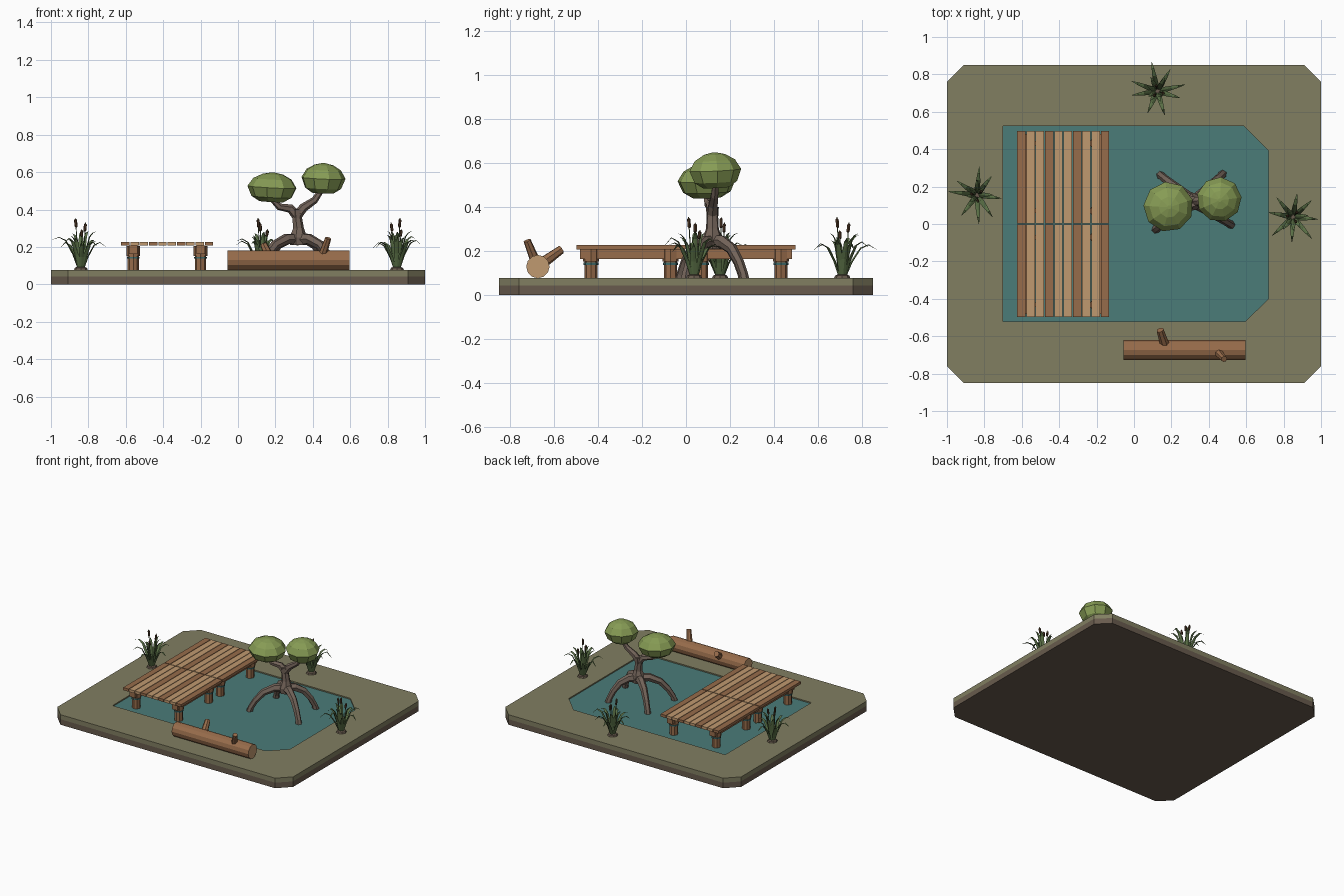
import bpy, bmesh, math, random
from mathutils import Vector, Matrix, Quaternion

if "Cube" in bpy.data.objects:
    bpy.data.objects.remove(bpy.data.objects["Cube"])

random.seed(4)


def mat(name, *rgb):
    m = bpy.data.materials.new(name)
    m.diffuse_color = (*rgb, 1)
    m.use_nodes = True
    m.node_tree.nodes["Principled BSDF"].inputs["Base Color"].default_value = m.diffuse_color
    return m


GRASS = mat("grass", .22, .21, .12)
SOIL = mat("soil", .14, .105, .075)
WATER = mat("water", .07, .20, .19)
PALE = mat("pale_wood", .53, .32, .16)
WOOD = mat("wood", .31, .15, .07)
BARK = mat("bark", .17, .125, .10)
LEAF = mat("leaf", .24, .33, .09)
REED = mat("reed", .10, .16, .06)
HEAD = mat("seed_head", .08, .04, .02)
ROPE = mat("rope", .05, .15, .15)


def finish(name, bm, material):
    bmesh.ops.recalc_face_normals(bm, faces=bm.faces)
    me = bpy.data.meshes.new(name)
    bm.to_mesh(me)
    bm.free()
    me.materials.append(material)
    ob = bpy.data.objects.new(name, me)
    bpy.context.collection.objects.link(ob)
    return ob


def prism(name, outline, z0, z1, material):
    bm = bmesh.new()
    low = [bm.verts.new((x, y, z0)) for x, y in outline]
    top = [bm.verts.new((x, y, z1)) for x, y in outline]
    bm.faces.new(low)
    bm.faces.new(top)
    n = len(low)
    for i in range(n):
        j = (i + 1) % n
        bm.faces.new((low[i], low[j], top[j], top[i]))
    return finish(name, bm, material)


def box(name, x0, x1, y0, y1, z0, z1, material):
    return prism(name, [(x0, y0), (x1, y0), (x1, y1), (x0, y1)], z0, z1, material)


def add_tube(bm, pts, radii, sides=6, flat=(1, 1), xf=Matrix()):
    """Sweep a regular cross-section along a path with varying radius."""
    pts = [Vector(p) for p in pts]
    rings, q, prev = [], Quaternion(), Vector((0, 0, 1))
    for i, (p, r) in enumerate(zip(pts, radii)):
        t = (pts[min(i + 1, len(pts) - 1)] - pts[max(i - 1, 0)]).normalized()
        q = prev.rotation_difference(t) @ q
        prev = t
        ring = []
        for k in range(sides):
            a = math.tau * k / sides
            off = q @ Vector((math.cos(a) * r * flat[0], math.sin(a) * r * flat[1], 0))
            ring.append(bm.verts.new(xf @ (p + off)))
        rings.append(ring)
    for a, b in zip(rings, rings[1:]):
        for k in range(sides):
            j = (k + 1) % sides
            bm.faces.new((a[k], a[j], b[j], b[k]))
    bm.faces.new(rings[0])
    bm.faces.new(rings[-1])


def tube(name, pts, radii, material, sides=6):
    bm = bmesh.new()
    add_tube(bm, pts, radii, sides)
    return finish(name, bm, material)


# Ground slab with a sunken pond
slab = [(-1, -.76), (-.91, -.85), (.91, -.85), (1, -.76),
        (1, .76), (.91, .85), (-.91, .85), (-1, .76)]
pond = [(-.70, -.52), (.595, -.52), (.72, -.40), (.72, .39), (.585, .525), (-.70, .525)]
prism("soil_base", slab, 0, .042, SOIL)
bank = prism("grass_bank", slab, .042, .077, GRASS)
cutter = prism("pond_cutter", pond, .02, .12, WATER)
cutter.hide_render = True
cut = bank.modifiers.new("pond_hole", 'BOOLEAN')
cut.object = cutter
cut.solver = 'EXACT'
prism("water", pond, .04, .068, WATER)

# Dock: two plank sections on beams and posts
for s, (y0, y1) in enumerate(((-.498, -.003), (.003, .498))):
    for i in range(10):
        x = -.625 + i * .0497
        box(f"plank_{s}_{i}", x, x + .045, y0, y1, .207, .227, WOOD if i % 3 == 0 else PALE)
for i, x in enumerate((-.56, -.20)):
    for s in (-1, 1):
        ends = sorted((s * .004, s * .482))
        box(f"beam_{i}_{s}", x - .023, x + .023, *ends, .163, .207, WOOD)
        for y in (s * .07, s * .432):
            tube(f"post_{i}_{y}", [(x, y, .06), (x, y, .165)], [.03, .03], WOOD, 8)
            tube(f"post_cap_{i}_{y}", [(x, y, .152), (x, y, .206)], [.037, .037], WOOD, 8)
            tube(f"rope_band_{i}_{y}", [(x, y, .137), (x, y, .147)], [.034, .034], ROPE, 8)

# Fallen log with two branch stubs
log = tube("log", [(-.055, -.673, .129), (.595, -.673, .129)], [.053, .053], WOOD, 12)
log.data.materials.append(PALE)
for f in log.data.polygons:
    if len(f.vertices) > 4:
        f.material_index = 1
tube("log_stub_long", [(.175, -.675, .13), (.14, -.567, .207)], [.028, .02], WOOD, 7)
tube("log_stub_short", [(.445, -.68, .14), (.482, -.722, .247)], [.024, .017], WOOD, 7)

# Tree: stilt roots, trunk, two boughs
hub = Vector((.32, .12, .245))
for i, (x, y) in enumerate(((.14, .262), (.475, .268), (.115, -.03), (.52, -.005))):
    def at(t, z):
        return (hub.x + (x - hub.x) * t, hub.y + (y - hub.y) * t, z)
    tube(f"root_{i}", [at(0, .24), at(.3, .243), at(.6, .21), at(.82, .15), at(.95, .095), at(1, .055)],
         [.034, .029, .025, .022, .021, .024], BARK)
tube("trunk", [(.32, .12, .21), (.32, .12, .25), (.322, .12, .30), (.315, .12, .355), (.315, .12, .40)],
     [.045, .05, .03, .027, .03], BARK, 7)
tube("bough_left", [(.315, .12, .365), (.28, .115, .405), (.22, .10, .415), (.175, .092, .465)],
     [.027, .024, .019, .015], BARK)
tube("bough_right", [(.315, .12, .365), (.35, .123, .41), (.41, .13, .45), (.45, .135, .51)],
     [.027, .024, .019, .015], BARK)


def crown(name, x, y, z0, z1, r, turn):
    profile = [(.0, .5), (.16, .82), (.5, 1), (.78, .78), (.94, .42), (1, .08)]
    ob = tube(name, [(0, 0, h * (z1 - z0)) for h, _ in profile],
              [r * w for _, w in profile], LEAF, 9)
    ob.location = (x, y, z0)
    ob.rotation_euler = (.05, .04, turn)


crown("crown_left", .18, .095, .442, .598, .134, .3)
crown("crown_right", .452, .135, .488, .648, .12, .1)


# Reed clumps: arching blades, upright blades, seed-head stalks
def reeds(name, x, y, turn):
    base = Matrix.Translation((x, y, .07)) @ Matrix.Rotation(turn, 4, 'Z')
    blades, stalks, heads = bmesh.new(), bmesh.new(), bmesh.new()
    for i in range(14):
        outer = i < 8
        reach = random.uniform(.115, .15) if outer else random.uniform(.04, .075)
        h = random.uniform(.15, .19) if outer else random.uniform(.17, .21)
        drop = random.uniform(.80, .95) if outer else 1.04
        ang = math.tau * i / 8 + random.uniform(-.2, .2)
        path = [(.01, 0, 0), (.01 + reach * .22, 0, h * .5), (.01 + reach * .5, 0, h * .9),
                (.01 + reach * .75, 0, h), (.01 + reach, 0, h * drop)]
        add_tube(blades, path, [.010, .014, .011, .007, .001], 4, (.3, 1),
                 base @ Matrix.Rotation(ang, 4, 'Z'))
    for dx, dy, h in ((-.03, .005, .285), (.025, .02, .26), (.005, -.035, .225)):
        add_tube(stalks, [(dx * .3, dy * .3, 0), (dx, dy, h)], [.004, .002], 5, xf=base)
        add_tube(heads, [(dx * k, dy * k, h * k) for k in (.82, .84, .96, .98)],
                 [.003, .008, .008, .003], 6, xf=base)
    finish(name + "_blades", blades, REED)
    finish(name + "_stalks", stalks, REED)
    finish(name + "_seed_heads", heads, HEAD)
    tube(name + "_mound", [(x, y, .07), (x, y, .088), (x, y, .096)], [.04, .032, .015], SOIL, 8)


reeds("left_reeds", -.84, .155, 0)
reeds("back_reeds", .125, .71, 1.1)
reeds("right_reeds", .85, .037, 2.3)
